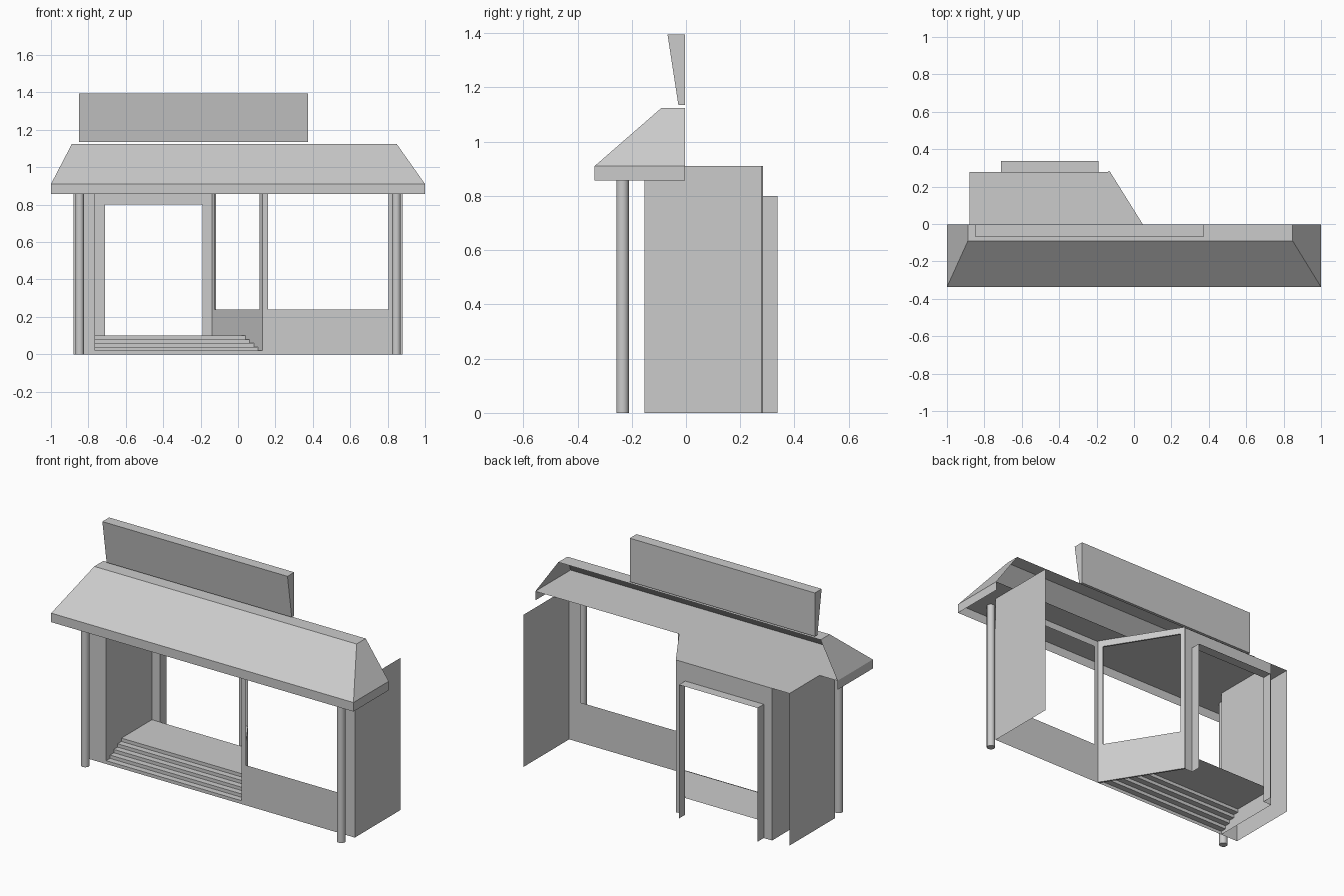
import bpy, bmesh
from mathutils import Vector

if "Cube" in bpy.data.objects:
    bpy.data.objects.remove(bpy.data.objects["Cube"], do_unlink=True)

grey = bpy.data.materials.new("light_grey")
grey.use_nodes = True
grey.diffuse_color = (0.6, 0.6, 0.6, 1)
grey.node_tree.nodes["Principled BSDF"].inputs["Base Color"].default_value = (0.6, 0.6, 0.6, 1)

TOP = 0.91                    # wall and ceiling height
FRONT, BACK = -0.153, 0.279   # wall planes
SIDE, INNER = 0.88, -0.765    # outer side walls, inner entrance wall
EAVE, RIDGE, REAR = -0.337, -0.09, -0.004
CORNER, END = 0.13, -0.14     # ends of the slanted wall in x


def slant(y):
    """x of the slanted entrance wall at depth y."""
    return CORNER + (END - CORNER) * (y - FRONT) / (BACK - FRONT)


def build(name, faces):
    """Object from a list of faces, each a list of points."""
    bm = bmesh.new()
    for points in faces:
        bm.faces.new([bm.verts.new(p) for p in points])
    bmesh.ops.remove_doubles(bm, verts=bm.verts, dist=0.0001)
    mesh = bpy.data.meshes.new(name)
    bm.to_mesh(mesh)
    bm.free()
    mesh.materials.append(grey)
    obj = bpy.data.objects.new(name, mesh)
    bpy.context.collection.objects.link(obj)
    return obj


def wall(name, a, b, hole=None):
    """Upright panel from a to b; hole is (start, end, bottom, top)."""
    a, b = Vector((*a, 0)), Vector((*b, 0))
    along = (b - a).normalized()
    us, zs = [0, (b - a).length], [0, TOP]
    if hole:
        us = sorted({*us, *hole[:2]})
        zs = sorted({*zs, *hole[2:]})
    faces = []
    for u0, u1 in zip(us, us[1:]):
        for z0, z1 in zip(zs, zs[1:]):
            if hole and (u0, z0) == (hole[0], hole[2]):
                continue
            faces.append([a + along * u + Vector((0, 0, z))
                          for u, z in ((u0, z0), (u1, z0), (u1, z1), (u0, z1))])
    return build(name, faces)


# Walls
wall("left_wall", (SIDE, FRONT), (SIDE, BACK))
wall("right_wall", (-SIDE, BACK), (-SIDE, FRONT))
wall("front_pier", (-SIDE, FRONT), (INNER, FRONT))
wall("entrance_side_wall", (INNER, FRONT), (INNER, BACK))
wall("front_window_wall", (CORNER, FRONT), (SIDE, FRONT), (0.03, 0.675, 0.24, 0.87))
wall("door_wall", (INNER, BACK), (END, BACK), (0.055, 0.575, 0, 0.8))
slanted = wall("slanted_window_wall", (CORNER, FRONT), (END, BACK), (0.028, 0.484, 0.24, 0.87))
thick = slanted.modifiers.new("thickness", 'SOLIDIFY')
thick.thickness = 0.01
thick.offset = 1

# Door frame behind the doorway
outline = [(-0.71, 0), (-0.71, 0.8), (-0.19, 0.8), (-0.19, 0)]
build("door_frame", [[(x0, BACK, z0), (x1, BACK, z1), (x1, 0.338, z1), (x0, 0.338, z0)]
                     for (x0, z0), (x1, z1) in zip(outline, outline[1:])])

# Entrance steps: risers and treads cut off by the slanted wall
COUNT, TREAD, RISE = 5, 0.036, 0.02
faces = []
for i in range(COUNT):
    y0 = FRONT + i * TREAD
    y1 = y0 + TREAD if i < COUNT - 1 else BACK
    z0, z1 = i * RISE, (i + 1) * RISE
    faces.append([(INNER, y0, z0), (slant(y0), y0, z0), (slant(y0), y0, z1), (INNER, y0, z1)])
    faces.append([(INNER, y0, z1), (slant(y0), y0, z1), (slant(y1), y1, z1), (INNER, y1, z1)])
build("entrance_steps", faces)

# Ceilings
build("canopy_ceiling", [[(-1, EAVE, TOP), (1, EAVE, TOP), (1, REAR, TOP), (-1, REAR, TOP)]])
build("entrance_ceiling", [[(-SIDE, REAR, TOP), (slant(REAR), REAR, TOP),
                            (END, BACK, TOP), (-SIDE, BACK, TOP)]])

# Roof shell, open at the rear: fascia, slopes and top strip
rings = []
for x0, x1, y, z in ((-1, 1, EAVE, 0.856), (-1, 1, EAVE, TOP), (-0.888, 0.848, RIDGE, 1.125)):
    rings.append([(x0, REAR, z), (x0, y, z), (x1, y, z), (x1, REAR, z)])
faces = [rings[2]]
for low, high in zip(rings, rings[1:]):
    for i in range(3):
        faces.append([low[i], low[i + 1], high[i + 1], high[i]])
build("roof", faces)

# Wedge-shaped sign board
profile = [(-0.028, 1.135), (REAR, 1.135), (REAR, 1.395), (-0.068, 1.395)]
ends = [[(x, y, z) for y, z in profile] for x in (-0.85, 0.375)]
faces = [ends[0][::-1], ends[1]]
for i in range(4):
    j = (i + 1) % 4
    faces.append([ends[0][i], ends[0][j], ends[1][j], ends[1][i]])
build("sign_board", faces)

# Round columns under the canopy
for name, x in (("left_column", 0.847), ("right_column", -0.847)):
    bpy.ops.mesh.primitive_cylinder_add(vertices=24, radius=0.023, depth=TOP,
                                        location=(x, -0.234, TOP / 2))
    column = bpy.context.object
    column.name = name
    column.data.materials.append(grey)
    bpy.ops.object.shade_smooth_by_angle()
